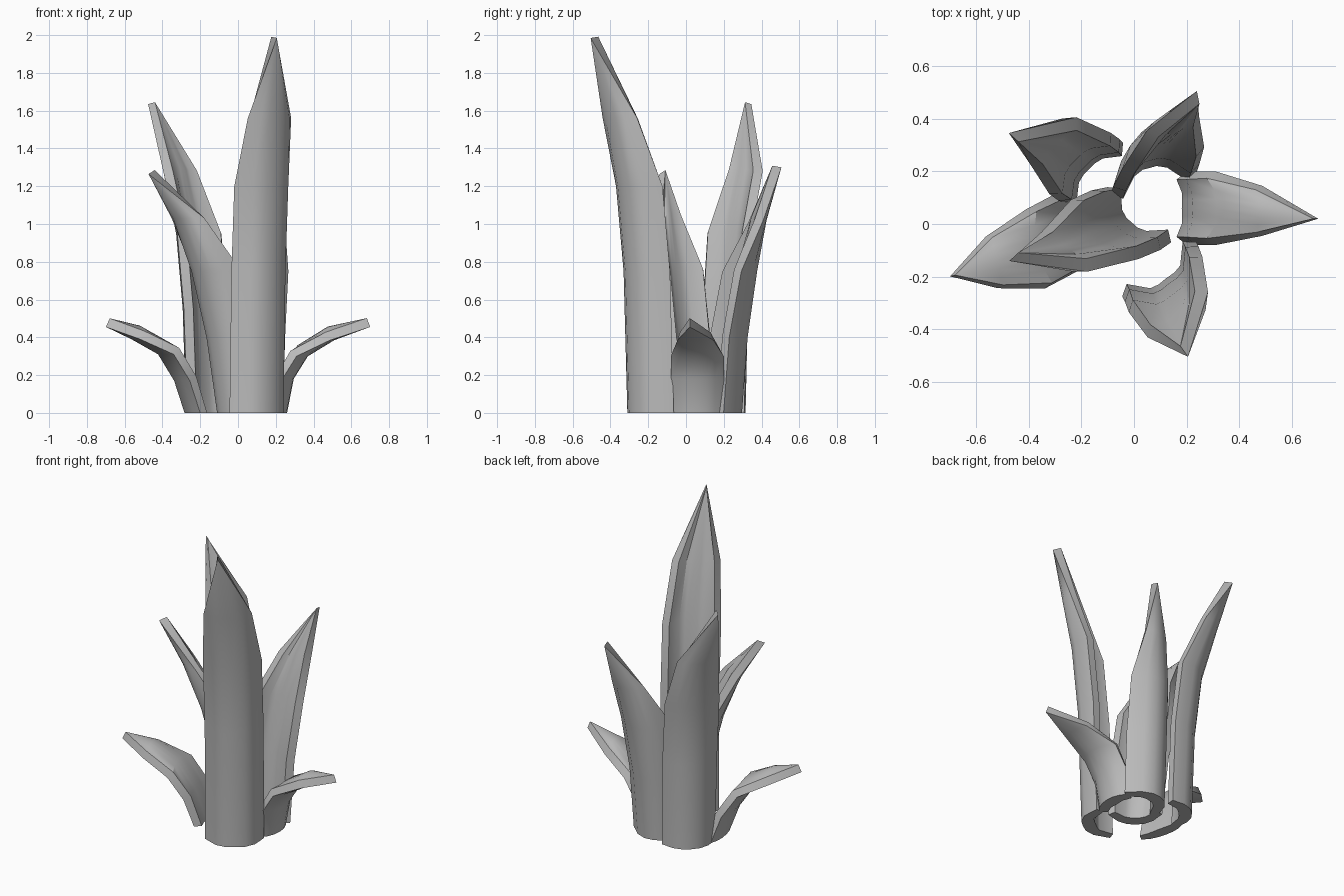
import bpy, bmesh, math

if "Cube" in bpy.data.objects:
    bpy.data.objects.remove(bpy.data.objects["Cube"])

mat = bpy.data.materials.new("leaf_grey")
mat.diffuse_color = (0.5, 0.5, 0.5, 1)
mat.use_nodes = True
mat.node_tree.nodes["Principled BSDF"].inputs["Base Color"].default_value = mat.diffuse_color
COLS = 7                 # points across a leaf
EDGE, BELLY = 0.05, 0.03  # rim thickness, extra thickness along the midrib


def leaf(name, chord, direction, half, sag, rows, p=2.5):
    """Channel-shaped leaf. The foot is a bow bulging by sag from a chord of
    half-width half, facing direction. It is swept up through rows of
    (z, dx, dy, width) and closes to a point in the last row."""
    bm = bmesh.new()
    a = math.radians(direction)
    nx, ny = math.cos(a), math.sin(a)
    grid, thick = [], {}
    for z, dx, dy, w in rows:
        n = COLS if w > 0 else 1
        row = []
        for j in range(n):
            s = 2 * j / (n - 1) - 1 if n > 1 else 0
            t = half * s * w
            b = sag * (1 - abs(s * min(w, 1)) ** p)
            v = bm.verts.new((chord[0] + dx + b * nx - t * ny,
                              chord[1] + dy + b * ny + t * nx, z))
            thick[v] = EDGE + (BELLY * (1 - s * s) if n > 1 else 0)
            row.append(v)
        grid.append(row)
    # outer skin
    for lo, hi in zip(grid, grid[1:]):
        for j in range(COLS - 1):
            if len(hi) > 1:
                bm.faces.new((lo[j], lo[j + 1], hi[j + 1], hi[j]))
            else:
                bm.faces.new((lo[j], lo[j + 1], hi[0]))
    bm.normal_update()
    # inner skin, with the foot kept on the ground
    outer_faces = list(bm.faces)
    rim = [e for e in bm.edges if e.is_boundary]
    inner = {}
    for v in list(bm.verts):
        co = v.co - v.normal * thick[v]
        if v.co.z < 1e-5:
            co.z = 0
        inner[v] = bm.verts.new(co)
    for f in outer_faces:
        bm.faces.new([inner[v] for v in reversed(f.verts)])
    # rim joining both skins
    for e in rim:
        c, d = e.verts
        bm.faces.new((c, d, inner[d], inner[c]))
    bmesh.ops.recalc_face_normals(bm, faces=bm.faces)
    me = bpy.data.meshes.new(name)
    bm.to_mesh(me)
    bm.free()
    me.materials.append(mat)
    ob = bpy.data.objects.new(name, me)
    bpy.context.collection.objects.link(ob)
    bpy.context.view_layer.objects.active = ob
    ob.select_set(True)
    bpy.ops.object.shade_smooth_by_angle(angle=math.radians(35))
    ob.select_set(False)


# tall upright leaves
leaf("tall_front_leaf", (0.095, -0.17), -53, 0.175, 0.125,
     [(0, 0, 0, 1), (0.75, 0.01, -0.02, 1), (1.2, 0.025, -0.06, 1),
      (1.56, 0.038, -0.13, 0.82), (1.985, 0.035, -0.235, 0)], p=3)
leaf("back_right_leaf", (0.075, 0.155), 105, 0.17, 0.14,
     [(0, 0, 0, 1), (0.4, 0.01, 0.03, 1), (0.75, 0.04, 0.08, 0.95),
      (1.02, 0.1, 0.13, 0.6), (1.3, 0.2, 0.215, 0)])
leaf("back_left_leaf", (-0.155, 0.195), 135, 0.16, 0.1,
     [(0, 0, 0, 1), (0.55, -0.015, 0.01, 1.03), (0.95, -0.05, 0.035, 1.03),
      (1.28, -0.12, 0.09, 0.78), (1.635, -0.25, 0.08, 0)])
leaf("centre_left_leaf", (0.02, 0.035), 229, 0.16, 0.12,
     [(0, 0, 0, 1), (0.4, -0.05, -0.02, 1.08), (0.75, -0.13, -0.055, 1.07),
      (1.03, -0.24, -0.09, 0.72), (1.265, -0.415, -0.085, 0)])

# short leaves bending outwards
leaf("short_right_leaf", (0.2, 0.06), 0, 0.14, 0.06,
     [(0, 0, 0, 1), (0.18, 0.035, 0, 1), (0.3, 0.11, 0, 1),
      (0.385, 0.25, -0.01, 0.68), (0.455, 0.44, -0.04, 0)])
leaf("short_left_leaf", (-0.235, -0.02), 193, 0.155, 0.04,
     [(0, 0, 0, 1), (0.17, -0.055, -0.03, 1), (0.31, -0.14, -0.075, 1),
      (0.39, -0.28, -0.12, 0.65), (0.455, -0.425, -0.17, 0)])
